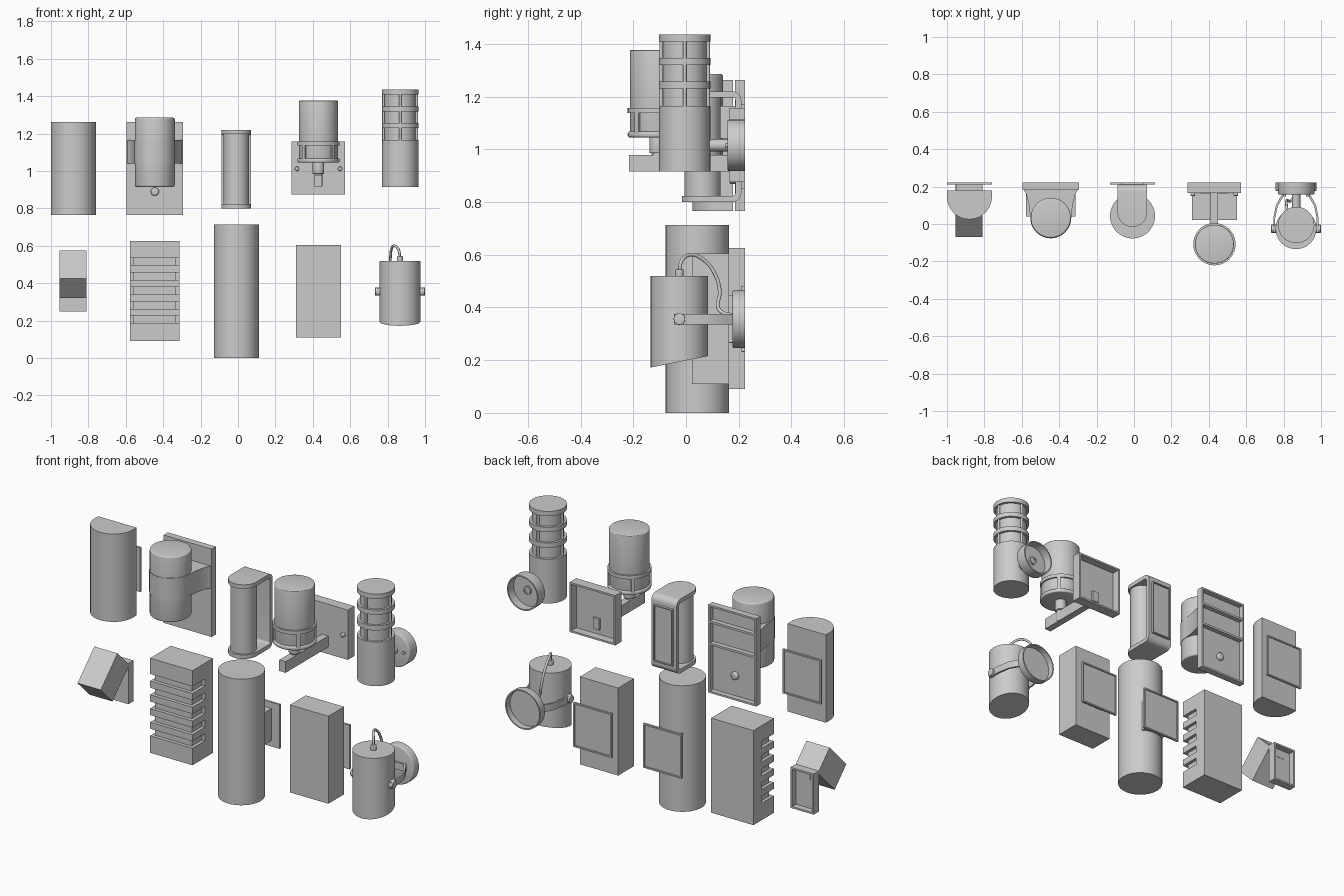
import bpy, bmesh, math
from mathutils import Vector

if "Cube" in bpy.data.objects:
    bpy.data.objects.remove(bpy.data.objects["Cube"])

AX = {'x': lambda p, t: (t, p[0], p[1]),
      'y': lambda p, t: (p[0], t, p[1]),
      'z': lambda p, t: (p[0], p[1], t)}


def arc(cx, cy, r, a0=0, a1=360, n=48):
    last = n if abs(a1 - a0) == 360 else n + 1
    return [(cx + r * math.cos(math.radians(a0 + (a1 - a0) * i / n)),
             cy + r * math.sin(math.radians(a0 + (a1 - a0) * i / n))) for i in range(last)]


def rect(a0, a1, b0, b1):
    return [(a0, b0), (a1, b0), (a1, b1), (a0, b1)]


def finish(name, bm):
    bmesh.ops.recalc_face_normals(bm, faces=bm.faces[:])
    for f in bm.faces:
        f.smooth = True
    for e in bm.edges:
        e.smooth = len(e.link_faces) == 2 and e.calc_face_angle(0) < math.radians(32)
    me = bpy.data.meshes.new(name)
    bm.to_mesh(me)
    bm.free()
    ob = bpy.data.objects.new(name, me)
    bpy.context.collection.objects.link(ob)
    return ob


def prism(name, pts, axis, a, b, hollow=None, bevel=0):
    """Extrude a profile along an axis; hollow=(wall, depth) opens the far end."""
    bm = bmesh.new()
    lo = [bm.verts.new(AX[axis](p, a)) for p in pts]
    hi = [bm.verts.new(AX[axis](p, b)) for p in pts]
    n = len(pts)
    f0 = bm.faces.new(lo)
    f1 = bm.faces.new(hi)
    for i in range(n):
        bm.faces.new((lo[i], lo[(i + 1) % n], hi[(i + 1) % n], hi[i]))
    bmesh.ops.recalc_face_normals(bm, faces=bm.faces[:])
    if hollow:
        bmesh.ops.inset_region(bm, faces=[f1], thickness=hollow[0], use_even_offset=True)
        r = bmesh.ops.extrude_face_region(bm, geom=[f1])
        vs = [g for g in r['geom'] if isinstance(g, bmesh.types.BMVert)]
        bmesh.ops.translate(bm, verts=vs, vec=Vector(AX[axis]((0, 0), -hollow[1])))
        if f1.is_valid:
            bmesh.ops.delete(bm, geom=[f1], context='FACES_ONLY')
    if bevel:
        es = list(f0.edges) + ([] if hollow else list(f1.edges))
        bmesh.ops.bevel(bm, geom=es, offset=bevel, segments=3, profile=0.5, affect='EDGES')
    return finish(name, bm)


def box(name, x0, x1, y0, y1, z0, z1, **k):
    return prism(name, rect(x0, x1, z0, z1), 'y', y0, y1, **k)


def cyl(name, cx, cy, r, z0, z1, **k):
    return prism(name, arc(cx, cy, r), 'z', z0, z1, **k)


def wall_plate(name, cx, cz, y_body):
    # thin square plate with a short neck to the lamp body
    box(name + "_wall_plate", cx - .12, cx + .12, .211, .223, cz - .125, cz + .125,
        hollow=(.008, .006))
    box(name + "_neck", cx - .07, cx + .07, y_body - .01, .214, cz - .09, cz + .09)


# half-round lamp
prism("half_round_body", [(-.76, .178)] + [(-1, .178)] + arc(-.88, .145, .12, 180, 360, 32),
      'z', .765, 1.262)
wall_plate("half_round", -.88, 1.01, .178)

# banded cylinder lamp on tall tray
X = -.445
box("banded_tray", X - .15, X + .15, .185, .223, .765, 1.262, hollow=(.01, .03))
for z in (1.04, 1.165):
    box("banded_tray_rib", X - .142, X + .142, .19, .22, z - .006, z + .006)
cyl("banded_body", X, .033, .107, .915, 1.285, bevel=.008)
flare = [(.111, .05), (.117, .1), (.131, .16), (.148, .188)]
prism("banded_bracket", arc(X, .033, .1095, 180, 360, 32) + [(X + x, y) for x, y in flare]
      + [(X - x, y) for x, y in reversed(flare)], 'z', 1.04, 1.165)
prism("banded_screw", arc(X, .89, .022, n=20), 'y', .165, .21, bevel=.008)

# slim tube held by a bent strap
X, Y, R = -.009, .063, .079
outer = [(Y, .8)] + arc(.175, .835, .035, -90, 0, 8) + arc(.175, 1.185, .035, 0, 90, 8) + [(Y, 1.22)]
inner = [(Y, .823)] + arc(.175, .835, .012, -90, 0, 8) + arc(.175, 1.185, .012, 0, 90, 8) + [(Y, 1.197)]
prism("tube_strap", outer + inner[::-1], 'x', X - R, X + R)
for z in (.8, 1.197):
    prism("tube_strap_end", arc(X, Y, R, 180, 360, 24), 'z', z, z + .023)
cyl("tube_body", X, Y, .068, .82, 1.2)
box("tube_back_panel", X - .06, X + .06, .205, .223, .85, 1.17, hollow=(.006, .008))

# cup-held cylinder on an arm
X, Y = .43, -.108
box("arm_tray", .287, .572, .165, .223, .875, 1.157, hollow=(.01, .045))
box("arm_bar", X - .02, X + .02, -.217, .19, .915, .978)
cyl("arm_stem", X, Y, .031, .985, 1.05, bevel=.004)
cyl("arm_stem_foot", X, Y, .022, .92, .99)
cyl("arm_glass", X, Y, .104, 1.055, 1.376, bevel=.004)
cyl("arm_cup", X, Y, .113, 1.045, 1.067, bevel=.007)
cyl("arm_cup_ring", X, Y, .113, 1.137, 1.157)
for a in (45, 135, 225, 315):
    prism("arm_cup_post", arc(X, Y, .113, a - 5, a + 5, 4) + arc(X, Y, .1, a + 5, a - 5, 4),
          'z', 1.06, 1.145)
for s in (-1, 1):
    prism("arm_tray_screw", arc(X + s * .115, 1.012, .012, n=16), 'y', .15, .17, bevel=.004)

# caged lantern
X, Y = .867, -.005
cyl("lantern_body", X, Y, .097, .915, 1.165)
cyl("lantern_glass", X, Y, .083, 1.16, 1.42)
for z in (1.23, 1.319, 1.409):
    cyl("lantern_ring", X, Y, .097, z, z + .027)
for i in range(4):
    a = i * math.pi / 2
    prism("lantern_rod", arc(X + .089 * math.cos(a), Y + .089 * math.sin(a), .007, n=12),
          'z', 1.16, 1.42)
prism("lantern_stub", arc(X, 1.015, .023, n=24), 'y', .07, .18)
prism("lantern_wall_disc", arc(X, 1.015, .097), 'y', .157, .223, hollow=(.007, .05), bevel=.006)
prism("lantern_hub", arc(X, 1.015, .022, n=24), 'y', .16, .185, hollow=(.008, .015))
for s in (-1, 1):
    prism("lantern_screw", arc(X + s * .062, 1.015, .009, n=12), 'y', .148, .16)

# tilted block spot
prism("spot_block", [(-.07, .425), (.035, .32), (.185, .47), (.08, .575)], 'x', -.955, -.81)
box("spot_tray", -.955, -.81, .177, .223, .25, .48, hollow=(.01, .035))
box("spot_hinge", -.91, -.855, .13, .19, .42, .46)

# louvred block: comb profile with an inner core
comb = [(.04, .09)]
for z in (.206, .283, .36, .438, .516):
    comb += [(.04, z - .02), (.15, z - .02), (.15, z + .02), (.04, z + .02)]
prism("louvre_block", comb + [(.04, .625), (.223, .625), (.223, .09)], 'x', -.578, -.313)
box("louvre_core", -.56, -.331, .06, .16, .12, .6)

# tall cylinder
cyl("tall_cylinder_body", -.008, .043, .12, 0, .713)
wall_plate("tall_cylinder", -.008, .356, .15)

# plain box lamp
box("plain_box_body", .31, .55, .022, .163, .11, .605)
wall_plate("plain_box", .43, .357, .163)

# swivel spotlight with a slanted mouth
X, Y = .866, -.025
ob = cyl("swivel_body", X, Y, .109, .19, .52)
for v in ob.data.vertices:
    if v.co.z < .3:
        v.co.z = .172 + (v.co.y + .135) * .2
arm = [(.121, -.045), (.121, .03), (.108, .1), (.08, .15), (.06, .182)]
arm_in = [(.111, -.045), (.111, .03), (.098, .096), (.07, .143), (.052, .168)]
prism("swivel_yoke", [(X + x, y) for x, y in arm] + [(X - x, y) for x, y in reversed(arm)]
      + [(X - x, y) for x, y in arm_in] + [(X + x, y) for x, y in reversed(arm_in)], 'z', .336, .376)
for s in (-1, 1):
    prism("swivel_knob", arc(Y, .356, .022, n=24), 'x', X + s * .1, X + s * .133, bevel=.003)
prism("swivel_wall_disc", arc(X, .356, .11), 'y', .177, .223, hollow=(.007, .035), bevel=.006)
cyl("swivel_cord_grip", X, Y, .016, .515, .545, bevel=.004)

# cord: swept curve turned into a mesh
cu = bpy.data.curves.new("swivel_cord", 'CURVE')
cu.dimensions = '3D'
cu.bevel_depth = .007
cu.bevel_resolution = 3
cu.use_fill_caps = True
path = [(X, Y, .53), (.858, -.015, .58), (.835, .02, .6), (.82, .07, .578), (.815, .108, .53),
        (.818, .128, .46), (.835, .122, .4), (.85, .14, .38), (.86, .185, .37)]
sp = cu.splines.new('BEZIER')
sp.bezier_points.add(len(path) - 1)
for bp, p in zip(sp.bezier_points, path):
    bp.co = p
    bp.handle_left_type = bp.handle_right_type = 'AUTO'
cord = bpy.data.objects.new("swivel_cord", cu)
bpy.context.collection.objects.link(cord)
bpy.context.view_layer.objects.active = cord
cord.select_set(True)
bpy.ops.object.convert(target='MESH')
